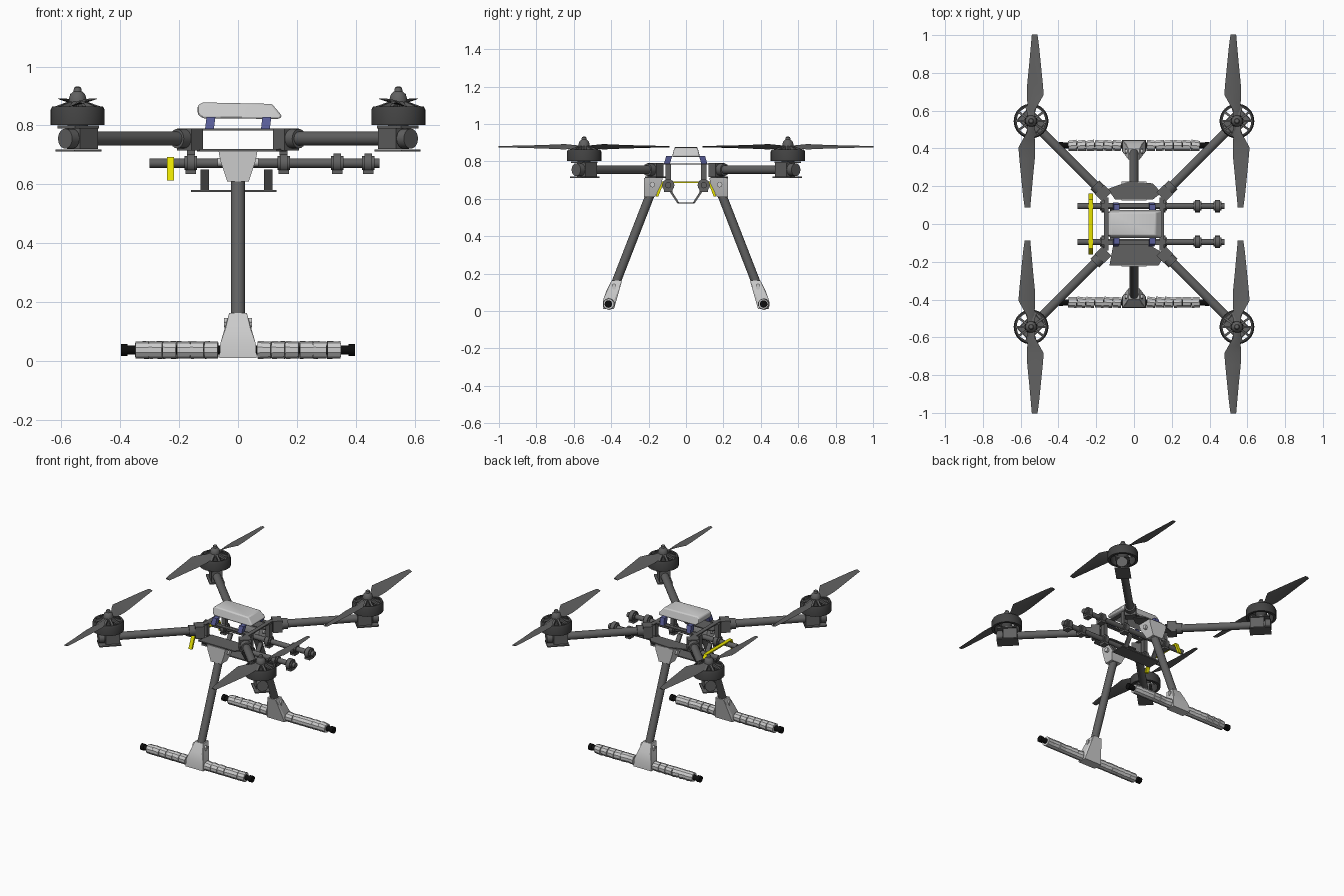
import bpy, bmesh, math, random
from mathutils import Vector, Matrix

random.seed(4)
cube = bpy.data.objects.get("Cube")
if cube:
    bpy.data.objects.remove(cube, do_unlink=True)


def material(name, r, g, b):
    m = bpy.data.materials.new(name)
    m.use_nodes = True
    m.diffuse_color = (r, g, b, 1)
    m.node_tree.nodes["Principled BSDF"].inputs["Base Color"].default_value = (r, g, b, 1)
    return m


DARK = material("dark grey", .12, .12, .12)
CHARCOAL = material("charcoal", .055, .055, .055)
LIGHT = material("light grey", .6, .6, .6)
BLACK = material("black", .004, .004, .004)
YELLOW = material("yellow", .8, .76, .0)
BLUE = material("blue", .1, .11, .32)


def finish(name, bm, mat):
    # smooth shading with sharp edges kept
    bmesh.ops.recalc_face_normals(bm, faces=bm.faces)
    for f in bm.faces:
        f.smooth = True
    for e in bm.edges:
        e.smooth = e.calc_face_angle(0) < math.radians(32)
    me = bpy.data.meshes.new(name)
    bm.to_mesh(me)
    bm.free()
    me.materials.append(mat)
    ob = bpy.data.objects.new(name, me)
    bpy.context.collection.objects.link(ob)
    return ob


def rod(name, a, b, r, mat, r2=None, sides=20):
    a, b = Vector(a), Vector(b)
    bm = bmesh.new()
    bmesh.ops.create_cone(bm, cap_ends=True, segments=sides, radius1=r,
                          radius2=r if r2 is None else r2, depth=(b - a).length)
    turn = (b - a).to_track_quat('Z', 'Y').to_matrix().to_4x4()
    bm.transform(Matrix.Translation((a + b) / 2) @ turn)
    return finish(name, bm, mat)


def hull(name, pts, mat):
    bm = bmesh.new()
    for p in pts:
        bm.verts.new(p)
    bmesh.ops.convex_hull(bm, input=bm.verts)
    bmesh.ops.dissolve_limit(bm, angle_limit=.02, verts=bm.verts, edges=bm.edges)
    return finish(name, bm, mat)


def rect(x0, x1, y0, y1, z):
    return [(x, y, z) for x in (x0, x1) for y in (y0, y1)]


def box(name, x0, x1, y0, y1, z0, z1, mat):
    return hull(name, rect(x0, x1, y0, y1, z0) + rect(x0, x1, y0, y1, z1), mat)


def plate(name, outline, z, thick, mat):
    return hull(name, [(x, y, h) for x, y in outline for h in (z, z + thick)], mat)


def lathe(name, profile, centre, mat, closed=False, sides=32):
    bm = bmesh.new()
    rings = [[bm.verts.new((centre[0] + r * math.cos(t), centre[1] + r * math.sin(t), z))
              for t in (2 * math.pi * i / sides for i in range(sides))] for r, z in profile]
    pairs = list(zip(rings, rings[1:])) + ([(rings[-1], rings[0])] if closed else [])
    for lo, hi in pairs:
        for i in range(sides):
            j = (i + 1) % sides
            bm.faces.new((lo[i], lo[j], hi[j], hi[i]))
    if not closed:
        bm.faces.new(rings[0])
        bm.faces.new(rings[-1])
    return finish(name, bm, mat)


def blade(name, hub, along, bias):
    # distance from hub, leading edge, trailing edge, pitch height
    sections = [(0, .018, -.018, .004), (.06, .022, -.018, .01), (.1, .045, -.02, .014),
                (.14, .067, -.022, .013), (.2, .062, -.02, .01), (.3, .052, -.01, .007),
                (.4, .042, -.001, .004), (.457, .034, .004, .002)]
    bm = bmesh.new()
    rows = []
    for d, lead, trail, lift in sections:
        y = hub[1] + along * d
        mid = (lead + trail) / 2
        row = [(lead, lift), (mid, .005), (trail, -lift), (mid, -.003)]
        rows.append([bm.verts.new((hub[0] + bias * u, y, hub[2] + v)) for u, v in row])
    for p, q in zip(rows, rows[1:]):
        for i in range(4):
            j = (i + 1) % 4
            bm.faces.new((p[i], p[j], q[j], q[i]))
    bm.faces.new(rows[0])
    bm.faces.new(rows[-1])
    return finish(name, bm, DARK)


# Four arms with hinges, motors and propellers
M, AZ = .545, .755
for sx in (-1, 1):
    for sy in (-1, 1):
        tag = ("left" if sx > 0 else "right") + ("_front" if sy < 0 else "_back")
        root, hub = Vector((sx * .165, sy * .165, AZ)), Vector((sx * M, sy * M, AZ))
        d = (hub - root).normalized()
        side = Vector((-d.y, d.x, 0))

        def block(name, base, s0, s1, w, z0, z1, mat=DARK):
            return hull(name + "_" + tag, [(*(base + d * s + side * t).xy, z)
                        for s in (s0, s1) for t in (-w, w) for z in (z0, z1)], mat)

        rod("arm_" + tag, root, hub + d * .055, .024, DARK)
        block("arm_hinge", root, -.03, .025, .034, .715, .79)
        rod("hinge_collar_" + tag, root + d * .02, root + d * .06, .033, DARK)
        block("motor_mount", hub, -.065, .02, .032, .72, .79)
        rod("mount_collar_" + tag, hub + d * .025, hub + d * .06, .034, DARK)
        block("mount_top_plate", hub, -.06, .055, .042, .79, .799)
        block("mount_bottom_plate", hub, -.07, .06, .045, .711, .718)

        # motor bell, open between its spokes
        lathe("motor_bell_" + tag, [(.092, .802), (.092, .852), (.086, .864), (.076, .864),
              (.076, .802)], hub, CHARCOAL, closed=True)
        lathe("motor_core_" + tag, [(.035, .798), (.035, .85), (.026, .885)], hub, CHARCOAL)
        for k in range(10):
            t = 2 * math.pi * k / 10
            u = Vector((math.cos(t), math.sin(t), 0))
            v = Vector((-u.y, u.x, 0)) * .006
            c = Vector((hub.x, hub.y, 0))
            hull("motor_spoke_" + tag, [c + u * r + v * w + Vector((0, 0, z))
                 for r, z in ((.02, .885), (.02, .868), (.084, .862), (.084, .85))
                 for w in (-1, 1)], DARK)
        lathe("propeller_hub_" + tag, [(.03, .866), (.03, .89), (.025, .906), (.014, .916),
              (.012, .928), (.006, .932)], hub, DARK, sides=20)
        for along in (-1, 1):
            blade("propeller_blade_" + tag, (hub.x, hub.y, .878), along, -sx * sy * along)

# Centre frame
for s in (-1, 1):
    box("upper_frame_bar", -.14, .14, s * .1 - .012, s * .1 + .012, .782, .789, DARK)
    box("upper_frame_end", s * .147 - .013, s * .147 + .013, -.14, .14, .782, .789, DARK)
plate("back_deck", [(-.14, .185), (-.03, .225), (.1, .215), (.145, .165), (.1, .13), (-.1, .13)],
      .712, .007, DARK)
plate("front_deck", [(-.13, -.22), (.13, -.22), (.165, -.16), (.08, -.11), (-.11, -.11)],
      .712, .007, DARK)

# Navigation box on four blue pads
case = hull("navigation_box", [(x, y * w, z) for y in (-1, 1) for x, z, w in (
    (-.137, .838, .065), (-.137, .868, .06), (-.12, .878, .06), (.115, .873, .062),
    (.15, .832, .07), (.14, .822, .075), (-.12, .824, .075))], LIGHT)
bev = case.modifiers.new("soft_edges", 'BEVEL')
bev.width, bev.segments = .006, 2
for sx in (-1, 1):
    for sy in (-1, 1):
        x, y = sx * .095, sy * .1
        hull("blue_pad", rect(x - .017, x + .013, y - .018, y + .014, .787)
             + rect(x - .012, x + .018, y - .018 - sy * .012, y + .014 - sy * .012, .828), BLUE)

# Payload rails with clamps
RY, RZ = .095, .672
for s in (-1, 1):
    rod("payload_rail", (-.3, s * RY, RZ), (.48, s * RY, RZ), .016, DARK)
    for x in (-.16, .155, .337, .442):
        rod("rail_clamp", (x - .013, s * RY, RZ), (x + .013, s * RY, RZ), .033, DARK, sides=16)
        rod("clamp_lip", (x - .021, s * RY, RZ), (x + .021, s * RY, RZ), .024, DARK, sides=16)
        box("clamp_foot", x - .018, x + .018, s * RY - .022, s * RY + .022, RZ - .037, RZ - .024, DARK)
    for x in (-.16, .155):
        box("rail_hanger", x - .014, x + .014, s * RY - .014, s * RY + .014, RZ + .025, .785, DARK)

    # straps down to the tray
    for x in (-.113, .103):
        hull("tray_strap", rect(x - .014, x + .014, s * .082, s * .096, .65)
             + rect(x - .014, x + .014, s * .036, s * .048, .578), DARK)

    # angled yellow ends
    hull("yellow_bracket_end", rect(-.241, -.218, s * .118, s * .13, .69)
         + rect(-.241, -.218, s * .148, s * .162, .612), YELLOW)
box("battery_tray", -.16, .13, -.045, .045, .574, .581, DARK)
box("yellow_bracket", -.241, -.218, -.13, .13, .684, .692, YELLOW)

# Landing legs and padded skids
for s in (-1, 1):
    tag = "front" if s < 0 else "back"
    rod("leg_" + tag, (0, s * .165, .69), (0, s * .41, .06), .024, DARK)
    hull("leg_bracket_" + tag, rect(-.066, .066, s * .125, s * .225, .712)
         + rect(-.06, .06, s * .13, s * .225, .68)
         + rect(-.037, .037, s * .165, s * .225, .61), LIGHT)
    rod("leg_pivot_" + tag, (-.07, s * .18, .675), (.07, s * .18, .675), .014, LIGHT)
    hull("foot_joint_" + tag, rect(-.063, .063, s * .385, s * .445, .01)
         + rect(-.06, .06, s * .383, s * .443, .06)
         + rect(-.042, .042, s * .36, s * .425, .11)
         + rect(-.03, .03, s * .342, s * .398, .162), LIGHT)
    for z in (.135, .125):
        rod("foot_bolt_" + tag, (-.047, s * .385, z), (.047, s * .385, z), .011, LIGHT, sides=12)
    rod("skid_tube_" + tag, (-.395, s * .415, .037), (.395, s * .415, .037), .016, BLACK)
    for sx in (-1, 1):
        rod("skid_cap_" + tag, (sx * .375, s * .415, .037), (sx * .397, s * .415, .037), .02, BLACK)
        step = .047
        for k in range(6):
            x = .068 + k * step
            j = random.uniform(-.003, .003)
            rod("skid_padding_" + tag, (sx * x, s * .415 + j, .037),
                (sx * (x + step - .002), s * .415 - j, .037), .03 + j / 2, LIGHT,
                r2=.029 - j / 2, sides=10)
